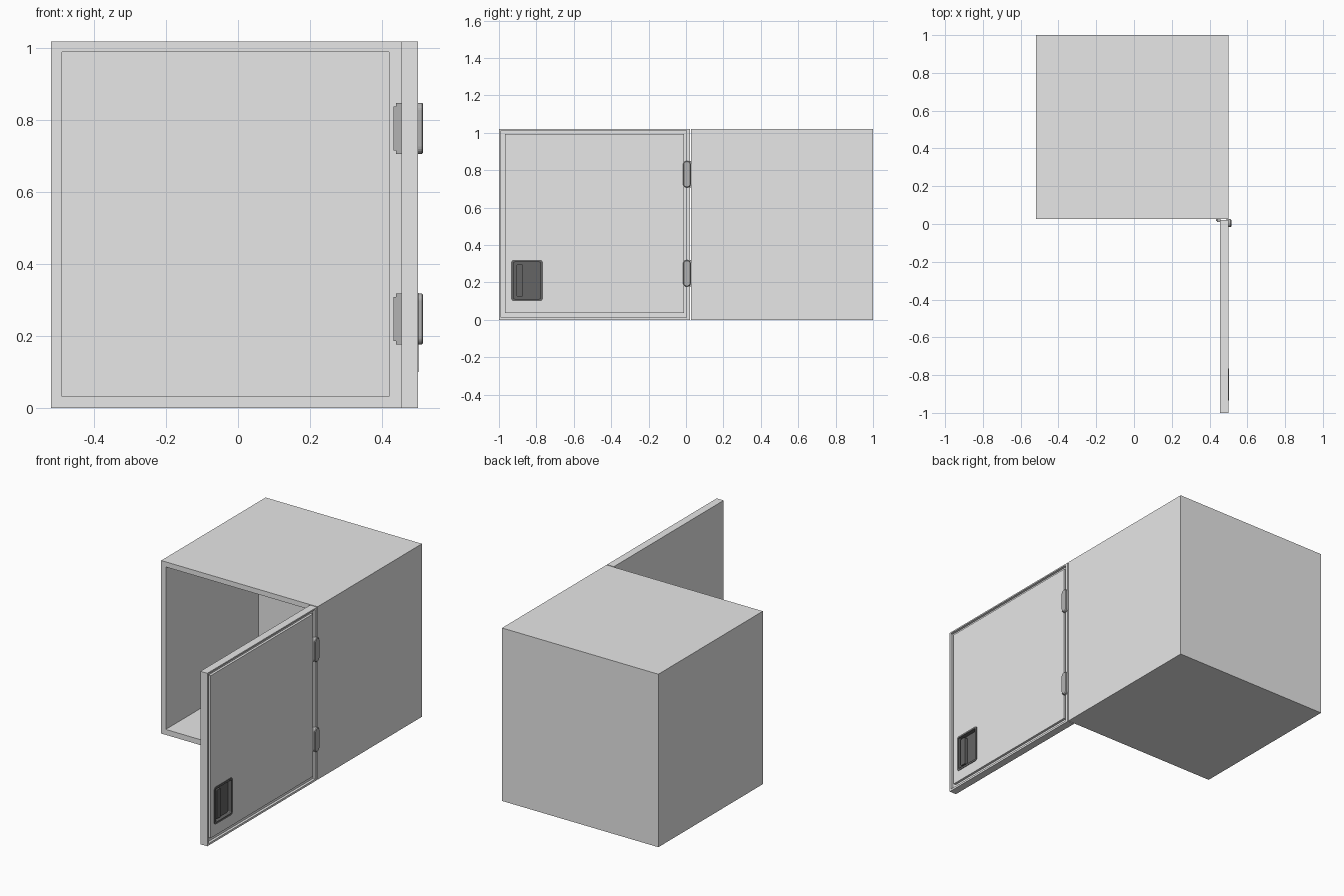
import bpy, bmesh, math

cube = bpy.data.objects.get("Cube")
if cube:
    bpy.data.objects.remove(cube)


def material(name, v):
    m = bpy.data.materials.new(name)
    m.use_nodes = True
    col = (v, v, v, 1)
    m.diffuse_color = col
    m.node_tree.nodes["Principled BSDF"].inputs["Base Color"].default_value = col
    return m


BODY = material("light grey", 0.8)
HINGE = material("hinge grey", 0.45)
DARK = material("dark grey", 0.13)


def finish(name, bm, mat):
    me = bpy.data.meshes.new(name)
    bmesh.ops.recalc_face_normals(bm, faces=bm.faces)
    bm.to_mesh(me)
    bm.free()
    ob = bpy.data.objects.new(name, me)
    bpy.context.collection.objects.link(ob)
    me.materials.append(mat)
    return ob


def box(name, x, y, z, mat):
    bm = bmesh.new()
    bmesh.ops.create_cube(bm, size=1)
    for v in bm.verts:
        v.co = [(r[0] + r[1]) / 2 + c * (r[1] - r[0]) for r, c in zip((x, y, z), v.co)]
    return finish(name, bm, mat)


def rounded_plate(name, x, y, z, r, mat, bevel=0.0):
    """Plate facing +x whose outline has rounded corners."""
    bm = bmesh.new()
    pts = []
    for cy, cz, a0 in ((y[1] - r, z[1] - r, 0), (y[0] + r, z[1] - r, 90),
                       (y[0] + r, z[0] + r, 180), (y[1] - r, z[0] + r, 270)):
        for i in range(6):
            a = math.radians(a0 + i * 18)
            pts.append((x[0], cy + r * math.cos(a), cz + r * math.sin(a)))
    face = bm.faces.new([bm.verts.new(p) for p in pts])
    top = bmesh.ops.extrude_face_region(bm, geom=[face])["geom"]
    cap = [f for f in top if isinstance(f, bmesh.types.BMFace)][0]
    for v in cap.verts:
        v.co.x = x[1]
    if bevel:
        bmesh.ops.bevel(bm, geom=list(cap.edges), offset=bevel, segments=1,
                        affect='EDGES')
    return finish(name, bm, mat)


def cut(target, cutter):
    """Subtract the cutter from the target and discard it."""
    mod = target.modifiers.new("cut", 'BOOLEAN')
    mod.operation = 'DIFFERENCE'
    mod.solver = 'EXACT'
    mod.object = cutter
    bpy.context.view_layer.objects.active = target
    bpy.ops.object.modifier_apply(modifier=mod.name)
    bpy.data.objects.remove(cutter)


# Hollow cabinet, open at the front, thicker at the hinge side and back
cabinet = box("cabinet", (-0.52, 0.50), (0.027, 1.0), (0, 1.02), BODY)
cut(cabinet, box("cavity", (-0.49, 0.42), (-0.1, 0.89), (0.032, 0.99), BODY))

# Open door: outer shell with a recess that holds a slightly smaller panel
door = box("door", (0.455, 0.50), (-1.0, 0.022), (0, 1.02), BODY)
cut(door, box("door_recess", (0.485, 0.6), (-0.99, 0.004), (0.012, 1.012), BODY))
panel = box("door_panel", (0.48, 0.499), (-0.967, -0.012), (0.035, 0.993), BODY)

# Latch: rounded dark frame around a sunken tray with an upright grip
LY, LZ = (-0.935, -0.765), (0.10, 0.32)
for part in (panel, door):
    cut(part, rounded_plate("latch_hole", (0.472, 0.55), LY, LZ, 0.015, BODY))
frame = rounded_plate("latch_frame", (0.47, 0.502), LY, LZ, 0.015, DARK)
cut(frame, rounded_plate("tray", (0.478, 0.55), (-0.923, -0.777), (0.112, 0.308), 0.008, DARK))
rounded_plate("latch_grip", (0.475, 0.498), (-0.907, -0.872), (0.125, 0.295), 0.005, DARK)

# Two hinges, each with an outer leaf and a leaf on the cabinet rim
for label, zc in (("lower", 0.248), ("upper", 0.778)):
    z = (zc - 0.071, zc + 0.071)
    rounded_plate(label + "_hinge_outer", (0.49, 0.515), (-0.016, 0.026), z,
                  0.02, HINGE, 0.004)
    box(label + "_hinge_inner", (0.439, 0.457), (0.011, 0.03), z, HINGE)
    box(label + "_hinge_lip", (0.433, 0.44), (0.015, 0.03),
        (z[0] + 0.01, z[1] - 0.01), HINGE)
